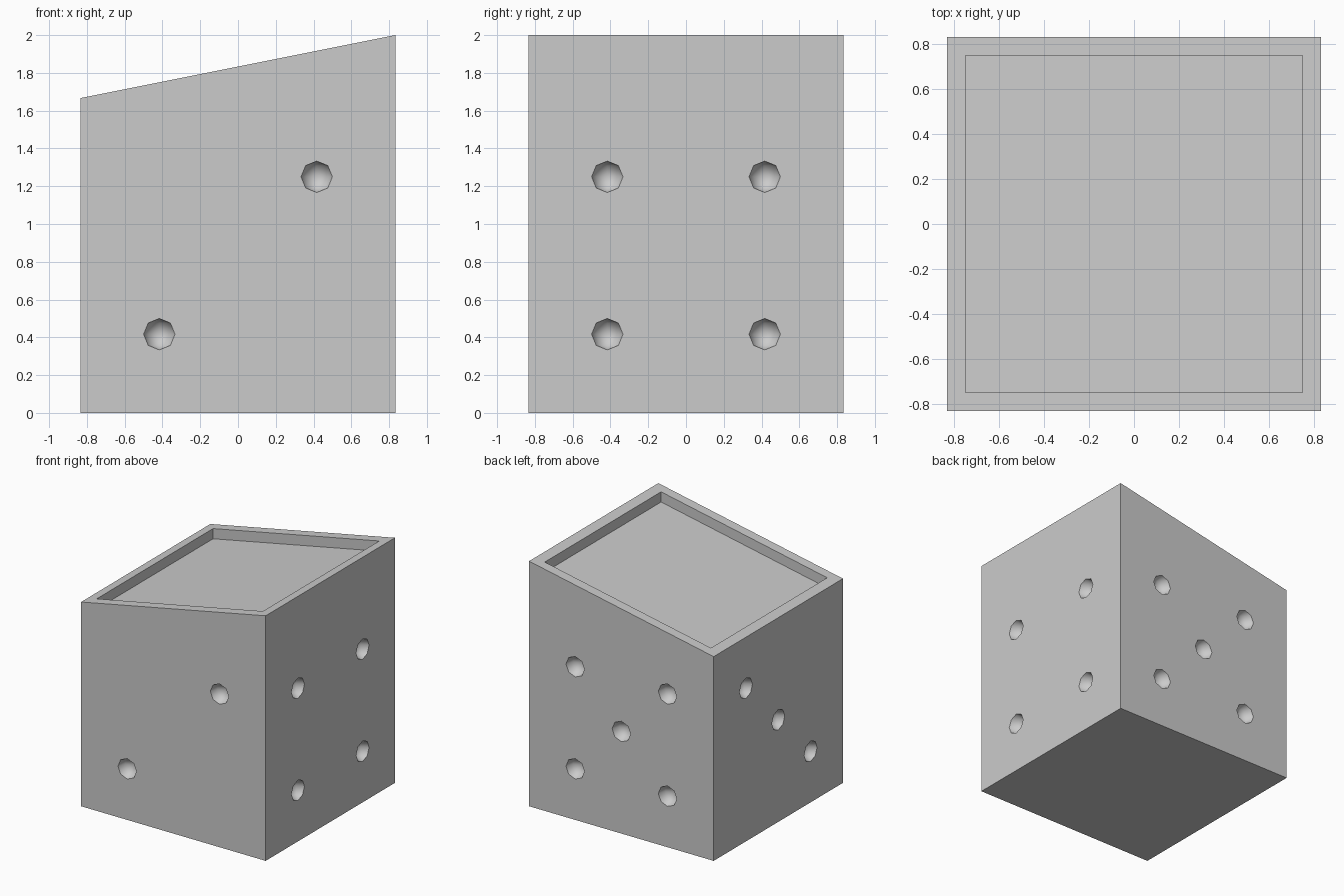
import bpy, bmesh
from mathutils import Matrix, Vector

if "Cube" in bpy.data.objects:
    bpy.data.objects.remove(bpy.data.objects["Cube"])

UNIT = 1 / 12            # pip radius, rim width and recess depth
HALF = 10 * UNIT         # half width of the body
LOW, MID, HIGH = 5 * UNIT, 10 * UNIT, 15 * UNIT

grey = bpy.data.materials.new("plain_grey")
grey.use_nodes = True
colour = (0.6, 0.6, 0.6, 1)
grey.diffuse_color = colour
grey.node_tree.nodes["Principled BSDF"].inputs["Base Color"].default_value = colour


def make_object(name, bm):
    mesh = bpy.data.meshes.new(name)
    bm.to_mesh(mesh)
    bm.free()
    mesh.materials.append(grey)
    obj = bpy.data.objects.new(name, mesh)
    bpy.context.collection.objects.link(obj)
    return obj


def roof(x):
    return 22 * UNIT + x * 0.2


# Body: a square block with its top sloping up towards +x
bm = bmesh.new()
bmesh.ops.create_cube(bm, size=2 * HALF)
for v in bm.verts:
    v.co.z = roof(v.co.x) if v.co.z > 0 else 0

# Recessed lid: shrink the top face, then drop a copy of it straight down
top = max(bm.faces, key=lambda f: f.calc_center_median().z)
bmesh.ops.inset_region(bm, faces=[top], thickness=UNIT)
for v in top.verts:
    v.co.x = HALF * 0.9 * (1 if v.co.x > 0 else -1)
    v.co.y = HALF * 0.9 * (1 if v.co.y > 0 else -1)
    v.co.z = roof(v.co.x)
floor = bmesh.ops.extrude_discrete_faces(bm, faces=[top])["faces"][0]
bmesh.ops.translate(bm, verts=floor.verts, vec=(0, 0, -UNIT))
bmesh.ops.recalc_face_normals(bm, faces=bm.faces)
body = make_object("dice_body", bm)

# Pips: balls centred on the side faces, two to five to a face
s = LOW
pips = [(-s, -HALF, LOW), (s, -HALF, HIGH)]
pips += [(HALF, y, z) for y in (-s, s) for z in (LOW, HIGH)]
pips += [(x, HALF, z) for x in (-s, s) for z in (LOW, HIGH)] + [(0, HALF, MID)]
pips += [(-HALF, -s, LOW), (-HALF, 0, MID), (-HALF, s, HIGH)]
bm = bmesh.new()
for p in pips:
    bmesh.ops.create_uvsphere(bm, u_segments=8, v_segments=4, radius=UNIT,
                              matrix=Matrix.Translation(Vector(p)))
for f in bm.faces:
    f.smooth = True
cutter = make_object("pip_cutter", bm)
cutter.hide_render = True

# Carve the pips out of the body
cut = body.modifiers.new("pips", "BOOLEAN")
cut.operation = "DIFFERENCE"
cut.solver = "EXACT"
cut.object = cutter
bpy.context.view_layer.objects.active = body
bpy.ops.object.modifier_apply(modifier=cut.name)
bpy.data.objects.remove(cutter)
